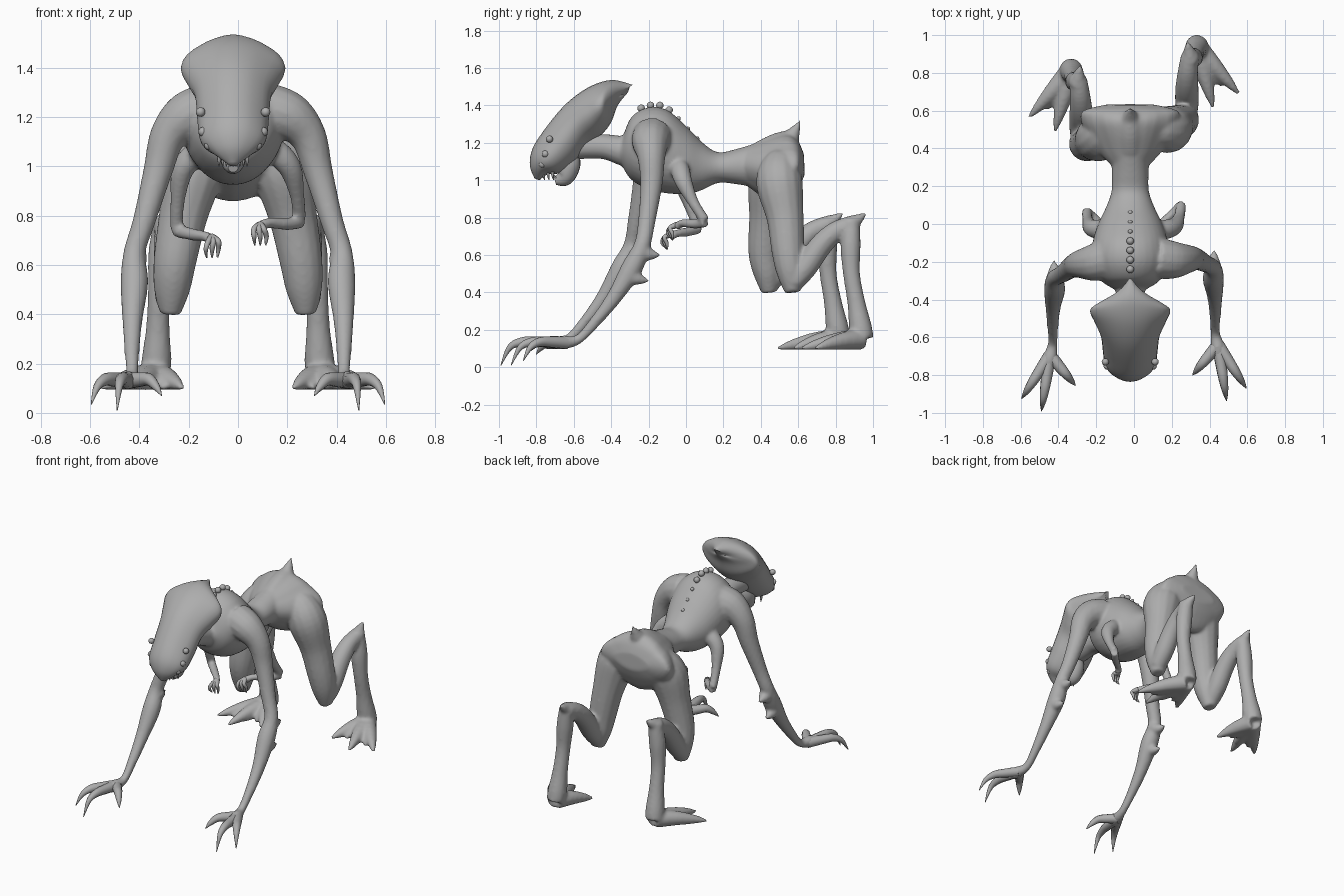
import bpy, bmesh, math
from mathutils import Vector

grey = bpy.data.materials.new("skin grey")
grey.diffuse_color = (0.42, 0.42, 0.42, 1)
MID = -0.02  # the trunk sits slightly off the centre line


def spline(pts, n):
    """Catmull-Rom interpolation of tuples of any length."""
    p = [pts[0]] + list(pts) + [pts[-1]]
    out = []
    for i in range(1, len(p) - 2):
        for k in range(n):
            t = k / n
            out.append([0.5 * (2 * b + (c - a) * t + (2 * a - 5 * b + 4 * c - d) * t * t
                               + (3 * b - a - 3 * c + d) * t ** 3)
                        for a, b, c, d in zip(p[i - 1], p[i], p[i + 1], p[i + 2])])
    return out + [list(pts[-1])]


def skin(bm, rings):
    """Join rings of points into a closed surface."""
    vs = [[bm.verts.new(c) for c in r] for r in rings]
    n = len(vs[0])
    for a, b in zip(vs, vs[1:]):
        for i in range(n):
            j = (i + 1) % n
            bm.faces.new((a[i], a[j], b[j], b[i]))
    bm.faces.new(vs[0][::-1])
    bm.faces.new(vs[-1])


def tube(bm, pts, sides=14, n=5):
    """Round limb through (x, y, z, radius) points."""
    s = spline(pts, n)
    c = [Vector(q[:3]) for q in s]
    rings, old, u = [], None, None
    for i, q in enumerate(s):
        t = (c[min(i + 1, len(c) - 1)] - c[max(i - 1, 0)]).normalized()
        u = t.orthogonal().normalized() if old is None else old.rotation_difference(t) @ u
        old, v, r = t, t.cross(u), max(q[3], 0.002)
        rings.append([c[i] + r * (u * math.cos(a) + v * math.sin(a))
                      for a in (2 * math.pi * k / sides for k in range(sides))])
    skin(bm, rings)


def loft(bm, stations, sides=32, n=5, keel=0.0):
    """Trunk-like form from (top y, top z, bottom y, bottom z, half width, side sweep).
    Sweep slides the flanks forward and down; keel pinches top and bottom to a ridge."""
    rings = []
    for ty, tz, by, bz, w, sw in spline([tuple(s) + (0,) * (6 - len(s)) for s in stations], n):
        c = Vector((MID, (ty + by) / 2, (tz + bz) / 2))
        h = Vector((0, (ty - by) / 2, (tz - bz) / 2))
        ring = []
        for k in range(sides):
            co, si = math.cos(2 * math.pi * k / sides), math.sin(2 * math.pi * k / sides)
            pinch = 1 - keel * (1 - abs(abs(co) - abs(si)))
            ring.append(c + Vector((w * co * pinch, 0, 0)) + h * si * pinch
                        + Vector((0, -1, -.6)) * sw * abs(co) ** 1.3)
        rings.append(ring)
    skin(bm, rings)


def finish(name, bm, sharp=60):
    bmesh.ops.recalc_face_normals(bm, faces=bm.faces)
    me = bpy.data.meshes.new(name)
    bm.to_mesh(me)
    bm.free()
    me.materials.append(grey)
    me.polygons.foreach_set("use_smooth", [True] * len(me.polygons))
    me.set_sharp_from_angle(angle=math.radians(sharp))
    ob = bpy.data.objects.new(name, me)
    bpy.context.collection.objects.link(ob)
    return ob


def posed(pts, side, dy, lag=0, hold=0):
    """Mirror to the left side, sliding it by dy (eased in over lag points after hold)."""
    if side > 0:
        return pts
    return [(-p[0], p[1] + dy * (min(1, max(0, i - hold) / lag) if lag else 1)) + tuple(p[2:])
            for i, p in enumerate(pts)]


def ball(bm, loc, r):
    res = bmesh.ops.create_uvsphere(bm, u_segments=16, v_segments=10, radius=r)
    bmesh.ops.translate(bm, verts=res["verts"], vec=loc)


# ---- body: overlapping volumes fused into one skin ----
body = bmesh.new()
# ribcage and waist
loft(body, [(-.335, 1.24, -.35, 1.10, .09), (-.29, 1.34, -.30, 1.01, .16),
            (-.20, 1.39, -.20, .95, .205), (-.10, 1.375, -.10, .93, .20),
            (0, 1.29, 0, .925, .17), (.09, 1.2, .08, .945, .13),
            (.17, 1.15, .17, .985, .10), (.26, 1.165, .26, .98, .097), (.38, 1.2, .38, .96, .10)])
# pelvis and its rear spike
loft(body, [(.30, 1.17, .30, .99, .09), (.38, 1.20, .38, .93, .165),
            (.48, 1.24, .47, .875, .225), (.55, 1.25, .54, .86, .262),
            (.60, 1.21, .60, .95, .25), (.63, 1.14, .635, 1.03, .13)], keel=.08)
tube(body, [(MID, .40, 1.14, .07), (MID, .48, 1.18, .07), (MID, .55, 1.22, .055),
            (MID, .585, 1.27, .028), (MID, .612, 1.325, .004)])
# neck
tube(body, [(MID, -.22, 1.16, .12), (MID, -.32, 1.155, .085), (MID, -.44, 1.18, .068), (MID, -.60, 1.18, .07)])

LEG, ARM = -.125, -.055  # how far the left limbs sit ahead of the right
for s in (1, -1):
    # thigh, shank, metatarsus, hock spike
    tube(body, posed([(.08, .50, 1.12, .05), (.13, .50, 1.08, .10), (.18, .50, .98, .125), (.222, .53, .80, .10),
                      (.255, .545, .62, .088), (.268, .56, .50, .074), (.275, .57, .40, .042)], s, LEG, 2.4, 1.2))
    tube(body, posed([(.28, .575, .455, .055), (.28, .64, .535, .063), (.28, .72, .65, .062),
                      (.285, .80, .725, .055), (.295, .89, .765, .048)], s, LEG))
    tube(body, posed([(.295, .885, .785, .045), (.31, .88, .65, .054), (.32, .885, .5, .046),
                      (.325, .91, .35, .048), (.33, .932, .22, .061), (.335, .945, .15, .06)], s, LEG))
    tube(body, posed([(.30, .87, .76, .05), (.29, .925, .795, .028), (.283, .968, .828, .004)], s, LEG))
    # webbed foot: three toes with shorter webs between
    for x, y in ((.555, .69), (.505, .75), (.465, .73), (.42, .615), (.37, .72), (.30, .75), (.225, .70)):
        tube(body, posed([(.335, .935, .15, .058), (.335 * .6 + x * .4, .935 * .6 + y * .4, .14, .046),
                          (.335 * .25 + x * .75, .935 * .25 + y * .75, .12, .029), (x, y, .1, .01)], s, LEG))
    # long arm
    tube(body, posed([(.12, -.18, 1.23, .11), (.21, -.19, 1.20, .10), (.285, -.185, 1.12, .075),
                      (.325, -.185, .98, .06), (.38, -.21, .78, .047), (.42, -.235, .65, .045),
                      (.42, -.29, .53, .057), (.428, -.38, .38, .042), (.43, -.48, .25, .031),
                      (.43, -.575, .15, .026), (.445, -.655, .133, .038), (.455, -.71, .13, .03)], s, ARM, 4))
    # elbow spikes
    tube(body, posed([(.415, -.25, .63, .05), (.42, -.20, .605, .038), (.425, -.135, .60, .005)], s, ARM))
    tube(body, posed([(.425, -.32, .51, .05), (.43, -.265, .475, .038), (.435, -.195, .462, .005)], s, ARM))

# small chest arms, each in its own pose
tube(body, [(.10, -.04, 1.10, .04), (.165, -.03, 1.05, .052), (.215, -.01, .985, .046),
            (.24, .04, .88, .03), (.25, .10, .785, .028)])
tube(body, [(.255, .105, .775, .027), (.20, .05, .765, .026), (.12, -.02, .77, .022), (.09, -.05, .75, .024)])
tube(body, [(-.10, -.04, 1.10, .04), (-.17, -.03, 1.05, .052), (-.225, -.02, .985, .046),
            (-.245, .02, .86, .03), (-.25, .065, .75, .028)])
tube(body, [(-.255, .07, .74, .027), (-.19, .01, .725, .026), (-.13, -.05, .715, .022), (-.105, -.08, .70, .024)])

ob = finish("body", body)
rm = ob.modifiers.new("fuse", 'REMESH')
rm.mode, rm.voxel_size, rm.use_smooth_shade = 'VOXEL', 0.01, True
sm = ob.modifiers.new("soften", 'SMOOTH')
sm.factor, sm.iterations = 0.5, 8

# ---- hands: arched clawed fingers ----
for s, name in ((1, "right_fingers"), (-1, "left_fingers")):
    bm = bmesh.new()
    for x, y, z in ((.595, -.87, .035), (.49, -.935, .01), (.31, -.80, .07)):
        mix = lambda t: (.445 + (x - .445) * t, -.64 + (y + .64) * t)
        tube(bm, posed([mix(0) + (.13, .034), mix(.35) + (.135, .03), mix(.62) + (.135, .025),
                        mix(.84) + (.105, .016), (x, y, z, .002)], s, ARM), 10)
    finish(name, bm)

# small hand fingers
for name, (px, py, pz), d in (("right_small_fingers", (.09, -.05, .75), 1),
                              ("left_small_fingers", (-.105, -.08, .70), -1)):
    bm = bmesh.new()
    for k in (-1, 0, 1):
        tube(bm, [(px, py, pz + .01, .018), (px + k * .02 - d * .005, py - .035, pz - .005, .012),
                  (px + k * .025, py - .035 + k * .012, pz - .035, .01), (px + k * .022, py - .02, pz - .07, .003)], 8)
    finish(name, bm)

# ---- head with swept-back, shield-shaped crest ----
bm = bmesh.new()
loft(bm, [(-.81, 1.01, -.785, 1.0, .015), (-.835, 1.08, -.74, 1.03, .08),
          (-.82, 1.17, -.67, 1.04, .132), (-.75, 1.28, -.59, 1.10, .145),
          (-.65, 1.40, -.52, 1.19, .155, .01), (-.55, 1.48, -.45, 1.245, .188, .02),
          (-.46, 1.523, -.40, 1.31, .212, .03), (-.38, 1.535, -.365, 1.40, .175, .05),
          (-.285, 1.51, -.31, 1.47, .04, .05)], keel=.05)
finish("head", bm)

# lower jaw
bm = bmesh.new()
tube(bm, [(MID, -.62, 1.14, .05), (MID, -.625, 1.08, .06), (MID, -.65, 1.015, .048), (MID, -.70, .995, .02)])
finish("jaw", bm)

# teeth, upper and lower
bm = bmesh.new()
for s in (1, -1):
    for i in range(4):
        x, y = MID + s * (.012 + .015 * i), -.785 + .024 * i
        tube(bm, [(x, y, 1.045, .010), (x, y, 1.025, .007), (x, y + .006, 1.0, .002)], 6, 2)
    tube(bm, [(MID + s * .015, -.69, .995, .008), (MID + s * .018, -.705, 1.03, .002)], 6, 2)
finish("teeth", bm)

# three eyes on each side
bm = bmesh.new()
for s in (1, -1):
    for x, y, z in ((.132, -.73, 1.22), (.122, -.752, 1.14), (.098, -.768, 1.085)):
        ball(bm, (MID + s * x, y, z), .019)
finish("eyes", bm)

# knobs along the spine
bm = bmesh.new()
for y, z in ((-.24, 1.385), (-.19, 1.40), (-.14, 1.40), (-.09, 1.375), (-.04, 1.33), (.01, 1.275), (.06, 1.222)):
    ball(bm, (MID, y, z), .02 if y < -.06 else .012)
finish("spine_knobs", bm)
